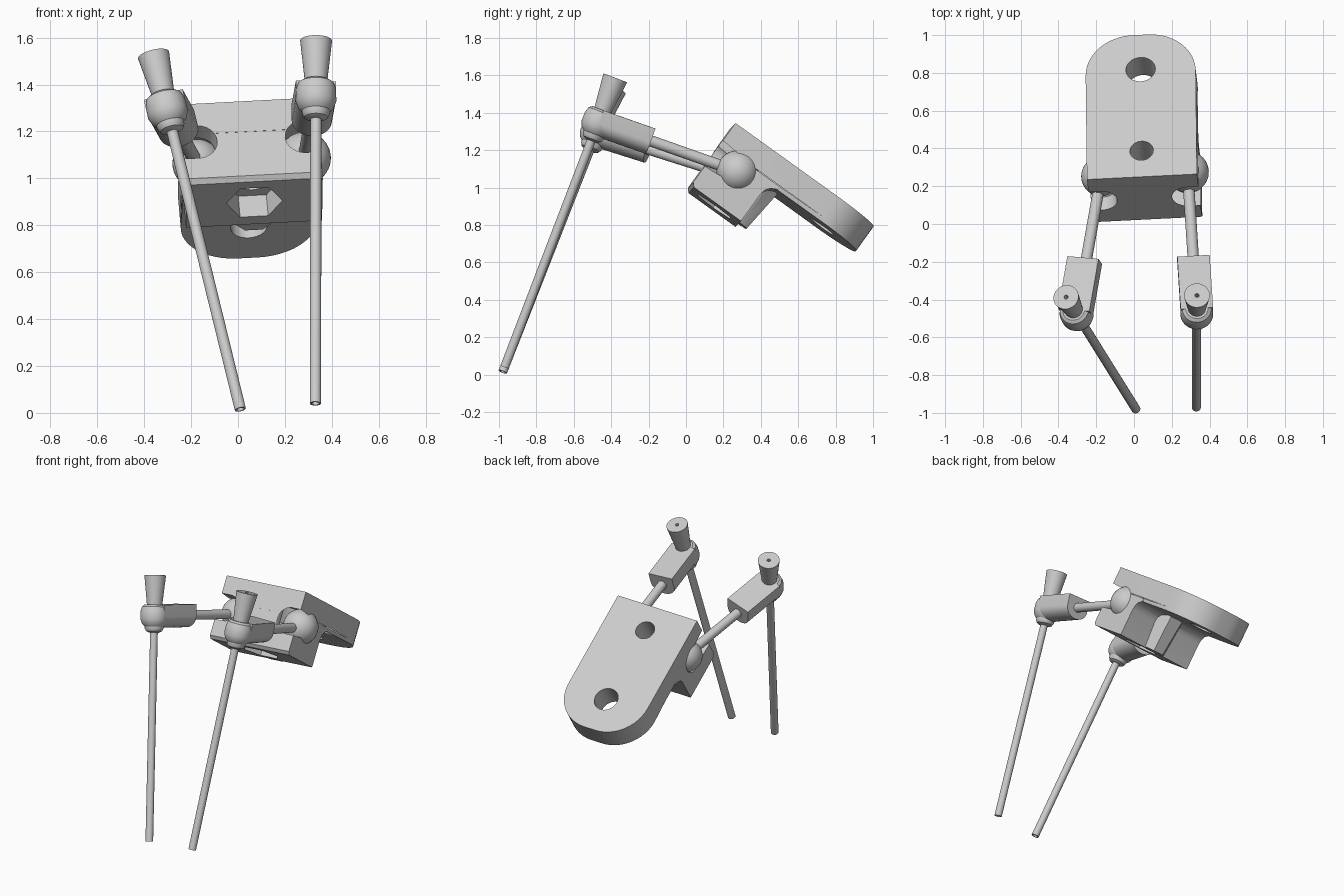
import bpy, bmesh
from math import pi, cos, sin
from mathutils import Matrix, Vector

cube = bpy.data.objects.get("Cube")
if cube:
    bpy.data.objects.remove(cube, do_unlink=True)

grey = bpy.data.materials.new("light_grey")
grey.use_nodes = True
grey.diffuse_color = (0.6, 0.6, 0.6, 1)
grey.node_tree.nodes["Principled BSDF"].inputs["Base Color"].default_value = (0.6, 0.6, 0.6, 1)


def finish(name, bm, matrix=None):
    """Turn a bmesh into a grey object, moved by matrix."""
    bmesh.ops.recalc_face_normals(bm, faces=bm.faces)
    if matrix:
        bm.transform(matrix)
    mesh = bpy.data.meshes.new(name)
    bm.to_mesh(mesh)
    bm.free()
    mesh.materials.append(grey)
    obj = bpy.data.objects.new(name, mesh)
    bpy.context.collection.objects.link(obj)
    return obj


def smooth(obj, degrees=35):
    bpy.ops.object.select_all(action='DESELECT')
    obj.select_set(True)
    bpy.context.view_layer.objects.active = obj
    bpy.ops.object.shade_smooth_by_angle(angle=degrees * pi / 180)


def prism(points, low, high, place):
    """Extrude a 2D outline; place(a, b, t) gives the 3D point."""
    bm = bmesh.new()
    rings = [[bm.verts.new(place(a, b, t)) for a, b in points] for t in (low, high)]
    bm.faces.new(rings[0])
    bm.faces.new(rings[1])
    for i in range(len(points)):
        j = (i + 1) % len(points)
        bm.faces.new((rings[0][i], rings[0][j], rings[1][j], rings[1][i]))
    return bm


def circle(x, y, radius, sides):
    return [(x + radius * cos(2 * pi * i / sides), y + radius * sin(2 * pi * i / sides))
            for i in range(sides)]


def lathe(name, profile, matrix):
    """Spin (height, radius) points about z."""
    bm = bmesh.new()
    verts = [bm.verts.new((r, 0, h)) for h, r in profile]
    edges = [bm.edges.new(pair) for pair in zip(verts, verts[1:])]
    bmesh.ops.spin(bm, geom=verts + edges, cent=(0, 0, 0), axis=(0, 0, 1),
                   angle=2 * pi, steps=40)
    bmesh.ops.remove_doubles(bm, verts=bm.verts, dist=0.0005)
    obj = finish(name, bm, matrix)
    smooth(obj)
    return obj


def boolean(obj, other, operation):
    mod = obj.modifiers.new("cut", 'BOOLEAN')
    mod.operation, mod.solver, mod.object = operation, 'EXACT', other
    other.hide_render = True
    bpy.context.view_layer.objects.active = obj
    bpy.ops.object.modifier_apply(modifier=mod.name)
    bpy.data.objects.remove(other, do_unlink=True)


def frame(x, y, z, origin):
    return Matrix.Translation(origin) @ Matrix((x, y, z)).transposed().to_4x4()


def plan(a, b, t):
    return (a, b, t)


def side(a, b, t):
    return (t, a, b)


# Tilted frame of the bracket: x across, y along the plate, z out of its top
along = Vector((-0.01, 0.812, -0.583)).normalized()
across = Vector((0.9973, 0.0516, 0.0516))
across = (across - along * across.dot(along)).normalized()
tilt = frame(across, along, across.cross(along), Vector((0.042, 0.25, 1.33)))

# Mounting plate with a rounded end
HALF, LENGTH, R = 0.292, 0.925, 0.25
outline = [(-HALF, 0), (HALF, 0)]
for start, cx in ((0, HALF - R), (pi / 2, R - HALF)):
    for i in range(13):
        a = start + pi / 2 * i / 12
        outline.append((cx + R * cos(a), LENGTH - R + R * sin(a)))
bm = prism(outline, -0.16, 0, plan)
rim = [e for e in bm.edges if all(v.co.z < -0.1 for v in e.verts)
       and max(v.co.y for v in e.verts) > 0.5]
bmesh.ops.bevel(bm, geom=rim, offset=0.025, segments=3, affect='EDGES', profile=0.5)
bracket = finish("mounting_bracket", bm)

# Clamp block below the plate, filleted into it
block_side = [(0.001, -0.08), (0.001, -0.39), (0.02, -0.41), (0.33, -0.41), (0.33, -0.23),
              (0.337, -0.2), (0.355, -0.175), (0.39, -0.158), (0.39, -0.08)]
boolean(bracket, finish("block", prism(block_side, -0.291, 0.291, side)), 'UNION')

# Boss on the back of the block
bm = prism([(-0.1, 0.28), (0.1, 0.28), (0.1, 0.34), (0.05, 0.41), (-0.05, 0.41), (-0.1, 0.34)],
           -0.405, -0.12, plan)
for v in bm.verts:
    if v.co.z < -0.3 and v.co.y > 0.33:
        v.co.y -= 0.03 if v.co.y > 0.4 else 0
        v.co.x *= 0.75
boolean(bracket, finish("boss", bm), 'UNION')

# Bolt holes and hexagonal nut pocket
boolean(bracket, finish("rear_hole", prism(circle(0, 0.70, 0.078, 40), -0.25, 0.1, plan)), 'DIFFERENCE')
boolean(bracket, finish("front_hole", prism(circle(0, 0.17, 0.062, 40), -0.5, 0.1, plan)), 'DIFFERENCE')
boolean(bracket, finish("nut_pocket", prism(circle(0, 0.17, 0.12, 6), -0.5, -0.3, plan)), 'DIFFERENCE')

# Ball sockets and flared slots for the arms
for s in (-1, 1):
    socket = Vector((s * 0.23, 0.16, -0.2))
    bm = bmesh.new()
    bmesh.ops.create_cone(bm, cap_ends=True, segments=32, radius1=0.07, radius2=0.09, depth=0.26)
    for v in bm.verts:
        if v.co.x * s > 0.001:
            v.co.x += s * 0.2
    move = Matrix.Translation((socket.x, 0.06, socket.z)) @ Matrix.Rotation(pi / 2, 4, 'X')
    boolean(bracket, finish("slot", bm, move), 'DIFFERENCE')
    bm = bmesh.new()
    bmesh.ops.create_uvsphere(bm, u_segments=32, v_segments=16, radius=0.112)
    boolean(bracket, finish("socket", bm, Matrix.Translation(socket)), 'DIFFERENCE')

bracket.data.transform(tilt)
smooth(bracket, 30)

# Half-round section of the arm clamp
W, H = 0.086, 0.07
section = [(W, H), (-W, H)]
section += [(W * cos(pi + pi * i / 16), -0.005 + 0.07 * sin(pi + pi * i / 16)) for i in range(17)]

# Arms: ball, rod, clamp, and a leg pin passing through it
for label, s, foot, top in (("left", 1, (0.33, -0.97, 0.04), (0.333, -0.378, 1.587)),
                            ("right", -1, (0.01, -0.98, 0.015), (-0.36, -0.387, 1.525))):
    foot, top = Vector(foot), Vector(top)
    ball = tilt @ Vector((s * 0.23, 0.16, -0.2))
    up = (top - foot).normalized()
    pivot = top - up * 0.255
    drop = (pivot - foot).length
    back = (ball - pivot).normalized()
    right = back.cross(up).normalized()
    pin = frame(right, up.cross(right), up, pivot)
    arm = frame(right, back, right.cross(back), pivot)

    bm = bmesh.new()
    bmesh.ops.create_uvsphere(bm, u_segments=40, v_segments=20, radius=0.105)
    smooth(finish(label + "_ball", bm, Matrix.Translation(ball)))

    reach = (ball - pivot).length
    lathe(label + "_arm_rod", [(0.2, 0), (0.2, 0.03), (reach, 0.03), (reach, 0)],
          arm @ Matrix.Rotation(-pi / 2, 4, 'X'))

    smooth(finish(label + "_arm_clamp",
                  prism(section, 0, 0.295, lambda a, b, t: (a, t, b)), arm))
    lathe(label + "_clamp_tip",
          [(0.07, 0), (0.07, 0.06), (0.058, 0.077), (0.03, 0.086), (-0.02, 0.087),
           (-0.05, 0.076), (-0.066, 0.06), (-0.08, 0.058), (-0.095, 0.05),
           (-0.105, 0.03), (-0.105, 0)], pin)
    lathe(label + "_knob",
          [(0.06, 0), (0.06, 0.047), (0.255, 0.068), (0.255, 0.011), (0.2, 0.011), (0.2, 0)], pin)
    lathe(label + "_leg",
          [(0, 0), (0, 0.024), (-drop, 0.024), (-drop, 0.016), (0.07 - drop, 0.016),
           (0.07 - drop, 0)], pin)
